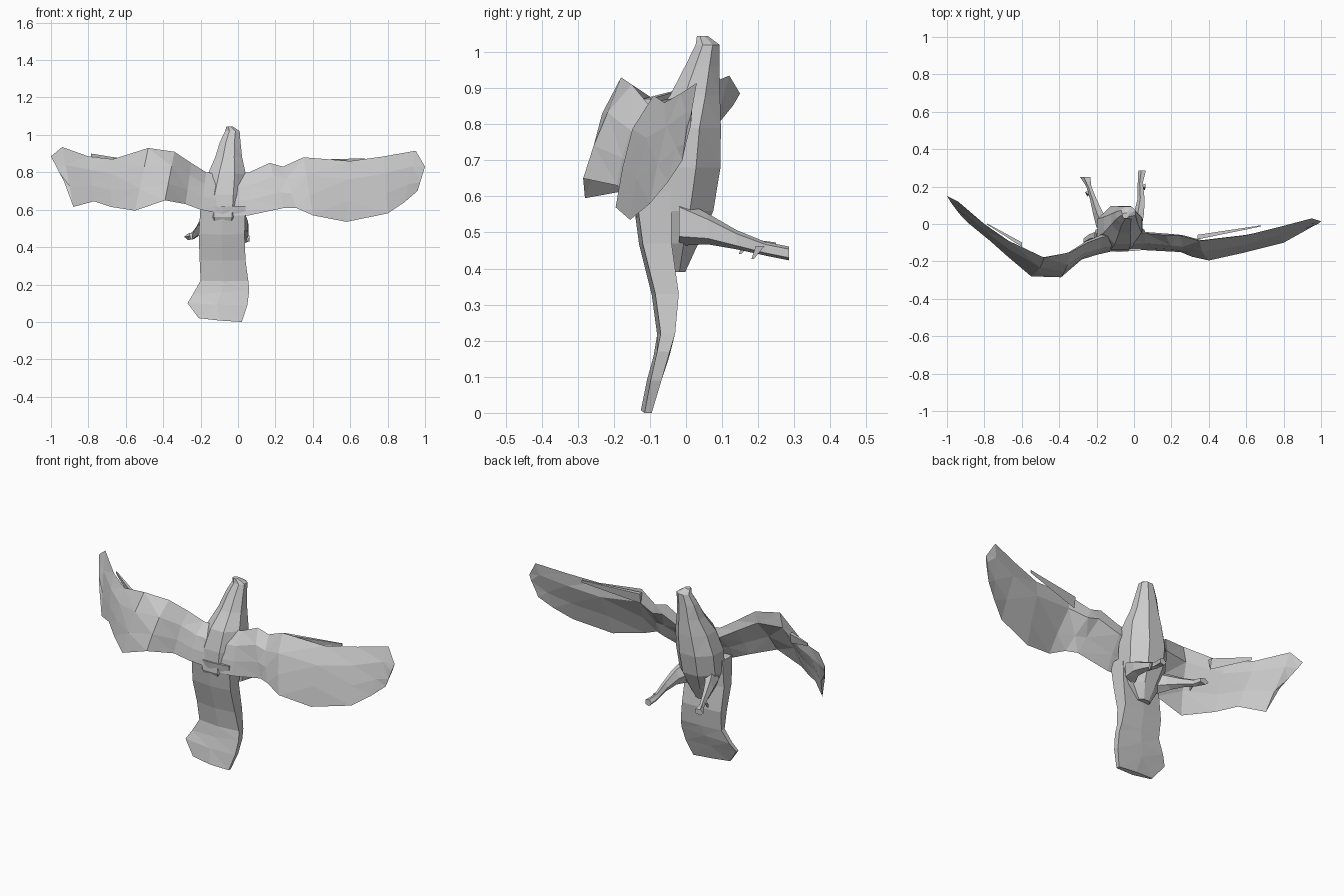
import bpy, bmesh, math
from mathutils import Vector


def loft(name, rings):
    """Skin a closed, triangulated, flat-shaded shape through equal rings."""
    bm = bmesh.new()
    rows = [[bm.verts.new(p) for p in ring] for ring in rings]
    n = len(rows[0])
    for a, b in zip(rows, rows[1:]):
        for i in range(n):
            j = (i + 1) % n
            bm.faces.new((a[i], a[j], b[j], b[i]))
    bm.faces.new(rows[0])
    bm.faces.new(rows[-1])
    bmesh.ops.recalc_face_normals(bm, faces=bm.faces)
    bmesh.ops.triangulate(bm, faces=bm.faces)
    mesh = bpy.data.meshes.new(name)
    bm.to_mesh(mesh)
    bm.free()
    obj = bpy.data.objects.new(name, mesh)
    bpy.context.collection.objects.link(obj)
    return obj


def ellipse(centre, rx, r2, axis, sides):
    """Ring in the plane spanned by x and the given second axis."""
    c = Vector(centre)
    return [c + Vector((rx, 0, 0)) * math.cos(t) + Vector(axis) * (r2 * math.sin(t))
            for t in (2 * math.pi * (i + .5) / sides for i in range(sides))]


def wing(name, stations):
    """Each station: leading edge xyz, trailing edge xyz, thickness."""
    rings = []
    for s in stations:
        top, low, t = Vector(s[0:3]), Vector(s[3:6]), s[6]
        ring = []
        for f, push in ((0, 0), (.3, -.45), (.65, -.3), (1, 0), (.65, .1), (.25, .5)):
            ring.append(top.lerp(low, f) + Vector((0, push * t, 0)))
        rings.append(ring)
    loft(name, rings)


# Body and head: z, cx, cy, rx, ry
body = [(.39, -.085, -.03, .04, .03), (.47, -.08, -.035, .09, .075),
        (.56, -.08, -.035, .125, .12), (.68, -.075, -.02, .13, .125),
        (.79, -.06, -.005, .11, .11), (.88, -.05, .025, .078, .075),
        (.96, -.042, .045, .06, .052), (1.02, -.03, .06, .042, .036),
        (1.045, -.045, .045, .018, .016)]
loft("body_and_head", [ellipse((cx, cy, z), rx, ry, (0, 1, 0), 8)
                       for z, cx, cy, rx, ry in body])

# Tail fan: z left, z right, x left, x right, y front, y back
tail = [(.02, .0, -.21, .02, -.125, -.095), (.10, .09, -.27, .05, -.108, -.068),
        (.15, .17, -.24, .06, -.09, -.045), (.22, .22, -.20, .055, -.08, -.03),
        (.33, .33, -.205, .04, -.095, -.02), (.47, .47, -.21, .035, -.13, -.04),
        (.62, .62, -.20, .04, -.15, -.04)]
loft("tail", [[(xl, yb - .01, zl), (xl, yf + .01, zl),
               ((xl + xr) / 2, yf, (zl + zr) / 2 - .003), (xr, yf + .01, zr),
               (xr, yb, zr), ((xl + xr) / 2, yb, (zl + zr) / 2)]
              for zl, zr, xl, xr, yf, yb in tail])

# Wings
wing("left_wing", [
    (-.02, -.05, .78, -.05, -.13, .57, .06), (-.17, -.07, .80, -.20, -.165, .60, .07),
    (-.25, -.10, .85, -.28, -.19, .63, .06), (-.34, -.15, .91, -.39, -.285, .65, .06),
    (-.48, -.18, .93, -.55, -.28, .595, .05), (-.67, -.09, .87, -.68, -.17, .615, .04),
    (-.80, .0, .885, -.77, -.09, .645, .03), (-.94, .12, .935, -.88, .0, .615, .015),
    (-1.0, .15, .885, -.93, .05, .75, .01)])
wing("right_wing", [
    (-.08, -.05, .78, -.08, -.14, .57, .06), (.06, -.05, .80, .06, -.14, .57, .06),
    (.17, -.06, .85, .25, -.15, .61, .06), (.24, -.06, .83, .31, -.175, .61, .06),
    (.35, -.09, .88, .40, -.195, .57, .06), (.60, -.06, .86, .58, -.155, .535, .05),
    (.78, -.015, .885, .80, -.10, .58, .03), (.95, .03, .915, .89, -.05, .64, .015),
    (1.0, .015, .83, .96, -.01, .70, .01)])

# Thin feather slivers on the leading edges
for name, root, tip in (("left_feather", (-.60, -.11, .87), (-.785, .0, .90)),
                        ("right_feather", (.34, -.07, .865), (.68, -.01, .875))):
    r, t = Vector(root), Vector(tip)
    loft(name, [[c + Vector((0, -.012, 0)) * k, c + Vector((0, .012, 0)) * k,
                 c + Vector((0, 0, -.06)) * k] for c, k in ((r, 1), (t, .25))])

# Legs and feet, stretched backwards: centre xyz, half width, half height
legs = {
    "left_leg": [(-.15, -.02, .53, .05, .07), (-.19, .06, .51, .03, .045),
                 (-.215, .13, .485, .02, .028), (-.24, .20, .46, .015, .02),
                 (-.258, .25, .455, .03, .018)],
    "right_leg": [(.0, -.02, .53, .05, .07), (.03, .06, .51, .03, .045),
                  (.04, .14, .48, .02, .028), (.035, .22, .455, .015, .02),
                  (.045, .285, .442, .022, .02)],
}
for name, path in legs.items():
    loft(name, [ellipse(p[:3], p[3], p[4], (0, 0, 1), 5) for p in path])
    # Hanging hind claw
    foot = Vector(path[-1][:3])
    loft(name.replace("leg", "claw"),
         [ellipse(foot + Vector((.01, d, h)), r, r, (0, 1, 0), 3)
          for d, h, r in ((-.08, .02, .014), (-.10, -.015, .004))])
